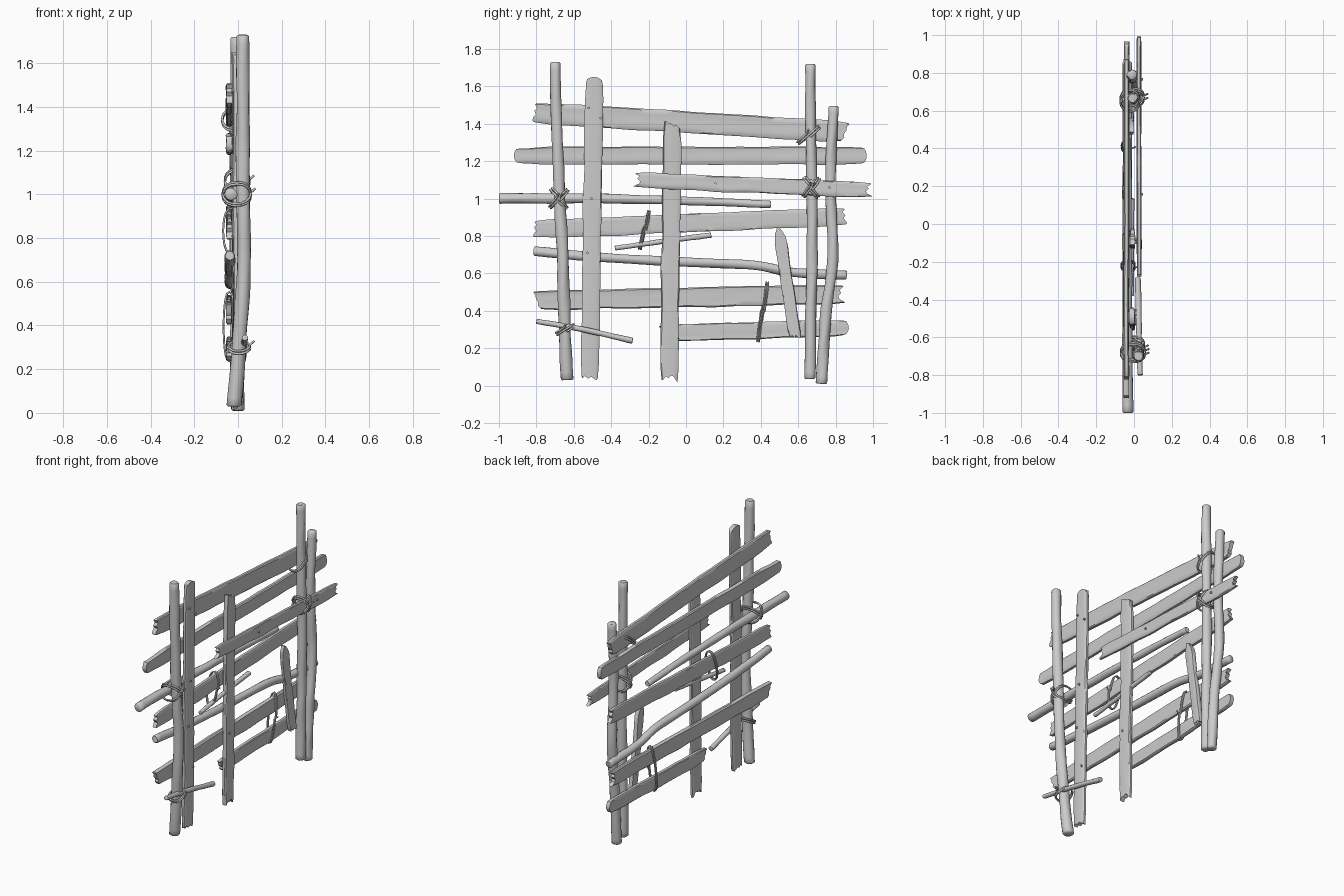
import bpy, bmesh, math, random
from mathutils import Vector, noise

if "Cube" in bpy.data.objects:
    bpy.data.objects.remove(bpy.data.objects["Cube"])

random.seed(4)


def finish(bm, name, angle=40):
    bmesh.ops.recalc_face_normals(bm, faces=bm.faces)
    me = bpy.data.meshes.new(name)
    bm.to_mesh(me)
    bm.free()
    ob = bpy.data.objects.new(name, me)
    bpy.context.collection.objects.link(ob)
    bpy.ops.object.select_all(action='DESELECT')
    ob.select_set(True)
    bpy.context.view_layer.objects.active = ob
    bpy.ops.object.shade_smooth_by_angle(angle=math.radians(angle))
    return ob


# how far each strip across the board is cut back at its end
ENDS = {
    'round': [.035, .015, .004, 0, 0, .004, .012, .03],
    'notch': [0, .005, .03, .035, .02, .03, .008, .012],
    'slant': [.04, .035, .022, .026, .012, .012, 0, .004],
    'rough': [.012, 0, .006, .018, .008, .022, .01, .02],
    'point': [.09, .06, .03, .006, 0, .02, .035, .06],
}


def board(name, p0, p1, width, x, thick, end0='rough', end1='rough', n=36):
    """Weathered plank running from p0 to p1 in the (y, z) plane."""
    a, b = Vector((0, *p0)), Vector((0, *p1))
    u = (b - a).normalized()
    w = Vector((0, -u.z, u.y))
    length = (b - a).length
    e0, e1 = ENDS[end0], ENDS[end1]
    m = len(e0)
    cols = [-.5, -.44, -.27, -.1, .1, .27, .44, .5]
    grain = [random.uniform(-.0016, .0016) for _ in range(m)]
    seed = random.uniform(0, 50)
    bm = bmesh.new()
    rings = []
    for i in range(n + 1):
        t = i / n
        front, back = [], []
        for j in range(m):
            s = e0[j] + t * (length - e0[j] - e1[j])
            edge = noise.noise((s * 5 + seed, cols[j] * 2, 0)) * .007
            worn = width * (1 - .12 * max(0, abs(t - .5) - .44) / .06)
            p = a + u * s + w * (cols[j] * worn + edge)
            half = thick / 2 * (.6 if j in (0, m - 1) else 1)
            bow = noise.noise((s * 1.5, seed, 1)) * .005
            bump = noise.noise((s * 9, j * 3 + seed, 2)) * .0018 + grain[j]
            front.append(bm.verts.new(p + Vector((x + half + bow + bump, 0, 0))))
            back.append(bm.verts.new(p + Vector((x - half + bow - bump, 0, 0))))
        rings.append((front, back))
    for (f0, b0), (f1, b1) in zip(rings, rings[1:]):
        r0, r1 = f0 + b0[::-1], f1 + b1[::-1]
        for k in range(2 * m):
            q = (k + 1) % (2 * m)
            bm.faces.new((r0[k], r0[q], r1[q], r1[k]))
    for f, bk in (rings[0], rings[-1]):
        for j in range(m - 1):
            bm.faces.new((f[j], f[j + 1], bk[j + 1], bk[j]))
    return finish(bm, name)


def pole(name, pts, r0, r1, n=40, sides=14):
    """Knotty branch through (x, y, z) points, tapering from r0 to r1."""
    pts = [Vector(p) for p in pts]
    ext = [pts[0] * 2 - pts[1]] + pts + [pts[-1] * 2 - pts[-2]]
    segs = len(pts) - 1

    def at(t):
        i = min(int(t * segs), segs - 1)
        f = t * segs - i
        p, q, r, s = ext[i:i + 4]
        return .5 * (2 * q + (r - p) * f + (2 * p - 5 * q + 4 * r - s) * f * f
                     + (3 * q - p - 3 * r + s) * f ** 3)

    axis = (pts[-1] - pts[0]).normalized()
    ax = Vector((1, 0, 0))
    side = axis.cross(ax).normalized()
    seed = random.uniform(0, 50)
    bm = bmesh.new()
    rings = []
    for i in range(-1, n + 2):
        t = min(max(i / n, .004), .996) if 0 <= i <= n else float(i > n)
        c = at(t)
        rad = r0 + (r1 - r0) * t
        if i < 0 or i > n:
            rad *= .8
        ring = []
        for k in range(sides):
            th = 2 * math.pi * k / sides
            d = ax * math.cos(th) + side * math.sin(th)
            k2 = noise.noise(d * .9 + Vector((seed, t * 9, 0)))
            ring.append(bm.verts.new(c + d * rad * (1 + .16 * k2)))
        rings.append(ring)
    for a, b in zip(rings, rings[1:]):
        for k in range(sides):
            q = (k + 1) % sides
            bm.faces.new((a[k], a[q], b[q], b[k]))
    bm.faces.new(rings[0])
    bm.faces.new(rings[-1])
    return finish(bm, name, 50)


def binding(name, y, z, x, a, b, angle, thick=.0055, turns=2, tail=.03):
    """Cord wound round the x axis direction (b) and a (y, z) direction (a)."""
    d = Vector((0, math.cos(angle), math.sin(angle)))
    perp = Vector((0, -d.z, d.y))
    cu = bpy.data.curves.new(name, 'CURVE')
    cu.dimensions = '3D'
    cu.bevel_depth = thick
    cu.bevel_resolution = 2
    steps = 20 * turns
    pts = []
    for i in range(steps + 1):
        th = 2 * math.pi * i / 20
        off = (i / steps - .5) * thick * 2.4 * turns
        c, s = math.cos(th), math.sin(th)
        c = math.copysign(abs(c) ** .8, c)
        pts.append(Vector((x, y, z)) + d * a * s + perp * off + Vector((b * c, 0, 0)))
    pts.append(pts[-1] + Vector((tail * .7, tail * .3, tail * .6)))
    sp = cu.splines.new('POLY')
    sp.points.add(len(pts) - 1)
    for p, co in zip(sp.points, pts):
        p.co = (*co, 1)
    cu.use_fill_caps = True
    ob = bpy.data.objects.new(name, cu)
    bpy.context.collection.objects.link(ob)


# upright posts
pole('left_post', [(.022, -.70, 1.73), (.022, -.69, 1.35), (.022, -.675, 1.0), (.028, -.66, .7),
                   (.008, -.65, .35), (-.018, -.635, .03)], .029, .034)
pole('right_post', [(-.008, .665, 1.72), (-.005, .668, 1.3), (-.003, .675, .8), (-.005, .668, .4),
                    (-.005, .662, .035)], .028, .030)
pole('right_second_post', [(-.012, .79, 1.495), (-.01, .772, 1.1), (-.008, .785, .7),
                           (0, .745, .35), (0, .725, .01)], .028, .031)

# upright boards
board('left_upright_board', (-.515, .03), (-.49, 1.65), .098, -.01, .026, 'rough', 'round')
board('middle_upright_board', (-.09, .02), (-.073, 1.415), .098, -.01, .026, 'notch', 'slant')

# rear horizontal boards
board('top_rail_board', (-.82, 1.46), (.87, 1.355), .115, -.04, .026, 'rough', 'slant')
board('second_rail_board', (-.92, 1.23), (.965, 1.23), .095, -.04, .026, 'round', 'round')
board('middle_rail_board', (-.82, .835), (.86, .905), .098, -.04, .026)
board('lower_rail_board', (-.815, .455), (.85, .49), .105, -.04, .026, 'slant', 'notch')
board('bottom_rail_board', (-.145, .28), (.87, .31), .09, -.04, .026, 'slant', 'round')

# front patch board and leaning brace
board('front_patch_board', (-.28, 1.1), (.997, 1.045), .083, .027, .024, 'notch', 'notch')
board('leaning_brace', (.585, .25), (.495, .85), .066, -.012, .024, 'rough', 'point', 20)

# horizontal branches
pole('upper_branch', [(-.033, -1.0, 1.0), (-.035, -.5, 1.0), (-.035, -.05, .99), (-.035, .455, .97)],
     .029, .020)
pole('lower_branch', [(-.038, -.815, .72), (-.036, -.5, .69), (-.036, 0, .66), (-.036, .35, .645),
                      (-.036, .58, .605), (-.036, .86, .59)], .025, .025)
pole('small_branch', [(-.012, -.38, .735), (-.014, -.1, .775), (-.012, .135, .805)], .013, .015, 20, 10)
pole('lower_left_branch', [(.032, -.80, .345), (.026, -.55, .3), (.02, -.285, .24)], .014, .016, 20, 10)

# crossed lashings
for sgn in (1, -1):
    binding('left_lashing', -.68, 1.0, -.006, .066, .064, sgn * math.radians(48))
    binding('right_lashing', .67, 1.06, -.004, .064, .056, sgn * math.radians(52))
# single ties
binding('top_tie', .655, 1.34, -.022, .07, .05, math.radians(40))
binding('bottom_left_tie', -.645, .30, .006, .052, .048, math.radians(30))
# long loops holding loose pieces to the rails
binding('branch_loop', -.222, .832, -.032, .105, .036, math.radians(78), .0045)
binding('bottom_board_loop', .41, .395, -.04, .16, .026, math.radians(82), .0045)

# nails
for x, y, z in [(.005, -.52, 1.485), (.005, -.457, 1.43), (.005, -.505, 1.0), (.005, -.527, .71),
                (.005, -.48, .425), (.005, -.1, .5), (.005, -.082, 1.115), (.04, .157, 1.08),
                (.04, .767, 1.06)]:
    bpy.ops.mesh.primitive_cylinder_add(vertices=10, radius=.007, depth=.014, location=(x, y, z),
                                        rotation=(0, math.pi / 2, 0))
    bpy.context.object.name = 'nail'
